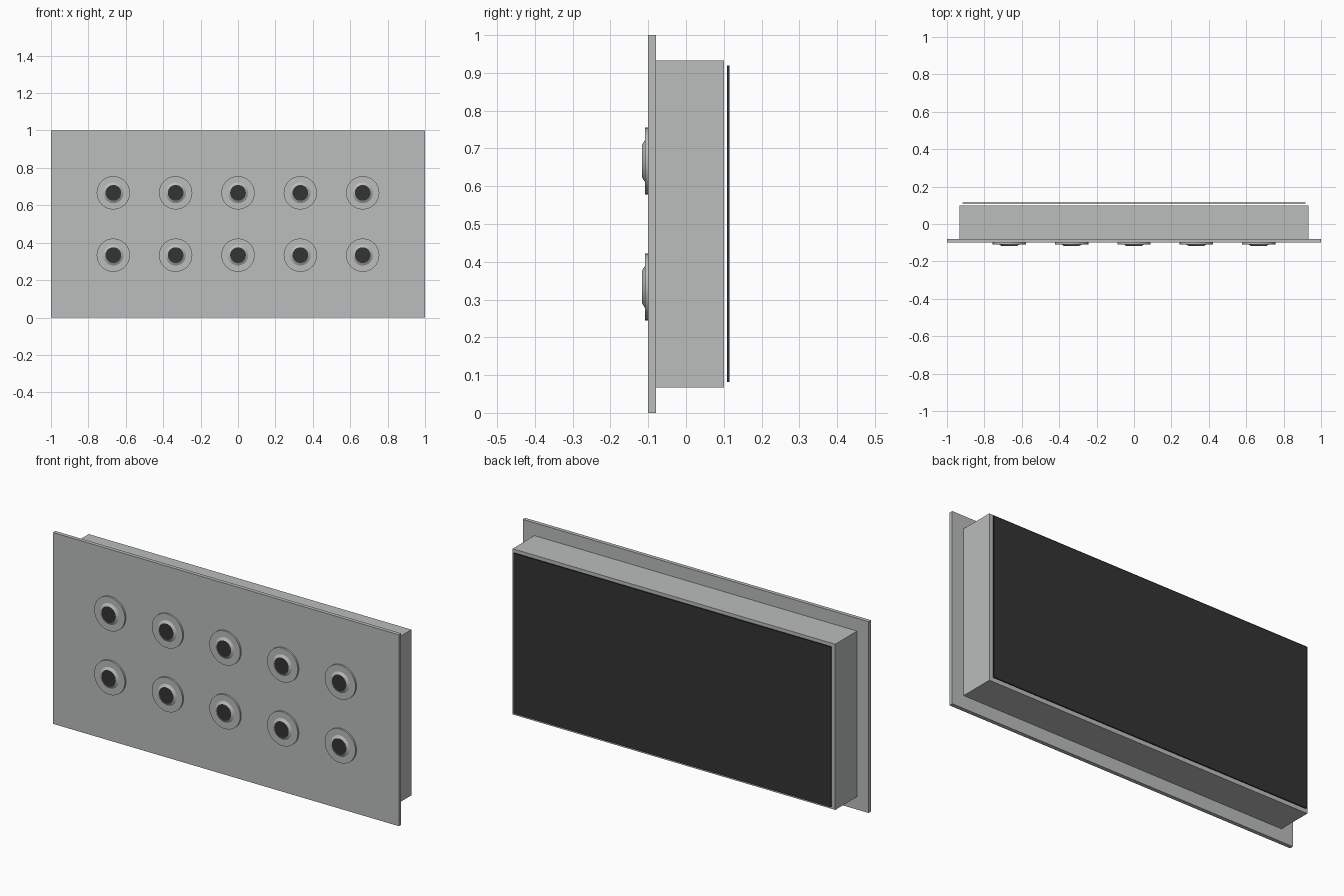
import bpy, bmesh, math

if "Cube" in bpy.data.objects:
    bpy.data.objects.remove(bpy.data.objects["Cube"])


def material(name, rgb):
    m = bpy.data.materials.new(name)
    m.diffuse_color = (*rgb, 1)
    m.use_nodes = True
    m.node_tree.nodes["Principled BSDF"].inputs["Base Color"].default_value = m.diffuse_color
    return m


grey = material("light_grey", (0.49, 0.51, 0.505))
dark = material("charcoal", (0.033, 0.033, 0.033))


def add_object(name, bm, mats):
    bmesh.ops.recalc_face_normals(bm, faces=bm.faces[:])
    mesh = bpy.data.meshes.new(name)
    bm.to_mesh(mesh)
    bm.free()
    for m in mats:
        mesh.materials.append(m)
    ob = bpy.data.objects.new(name, mesh)
    bpy.context.collection.objects.link(ob)
    return ob


def box(name, half_x, y0, y1, z0, z1, mat):
    bm = bmesh.new()
    bmesh.ops.create_cube(bm, size=1)
    for v in bm.verts:
        v.co.x *= 2 * half_x
        v.co.y = y1 if v.co.y > 0 else y0
        v.co.z = z1 if v.co.z > 0 else z0
    return add_object(name, bm, [mat])


# stepped round fitting facing -y, with a dark front cap
def fitting(name, x, z, sides=32):
    profile = [(0.089, -0.10), (0.089, -0.109), (0.055, -0.109), (0.042, -0.117)]
    bm = bmesh.new()
    rings = []
    for r, y in profile:
        rings.append([bm.verts.new((x + r * math.cos(2 * math.pi * i / sides), y,
                                    z + r * math.sin(2 * math.pi * i / sides)))
                      for i in range(sides)])
    for a, b in zip(rings, rings[1:]):
        for i in range(sides):
            j = (i + 1) % sides
            bm.faces.new((a[i], a[j], b[j], b[i]))
    bm.faces.new(rings[0])
    cap = bm.faces.new(rings[-1])
    cap.material_index = 1
    ob = add_object(name, bm, [grey, dark])
    bpy.context.view_layer.objects.active = ob
    ob.select_set(True)
    bpy.ops.object.shade_smooth_by_angle(angle=math.radians(20))
    ob.select_set(False)


# main slabs
box("front_plate", 1.0, -0.10, -0.08, 0.0, 1.0, grey)
box("rear_housing", 0.933, -0.08, 0.10, 0.067, 0.933, grey)
box("back_panel", 0.918, 0.109, 0.115, 0.082, 0.92, dark)

# two rows of five fittings
for row in range(2):
    for col in range(5):
        fitting(f"fitting_{row + 1}_{col + 1}", (col - 2) / 3, (row + 1) / 3)
